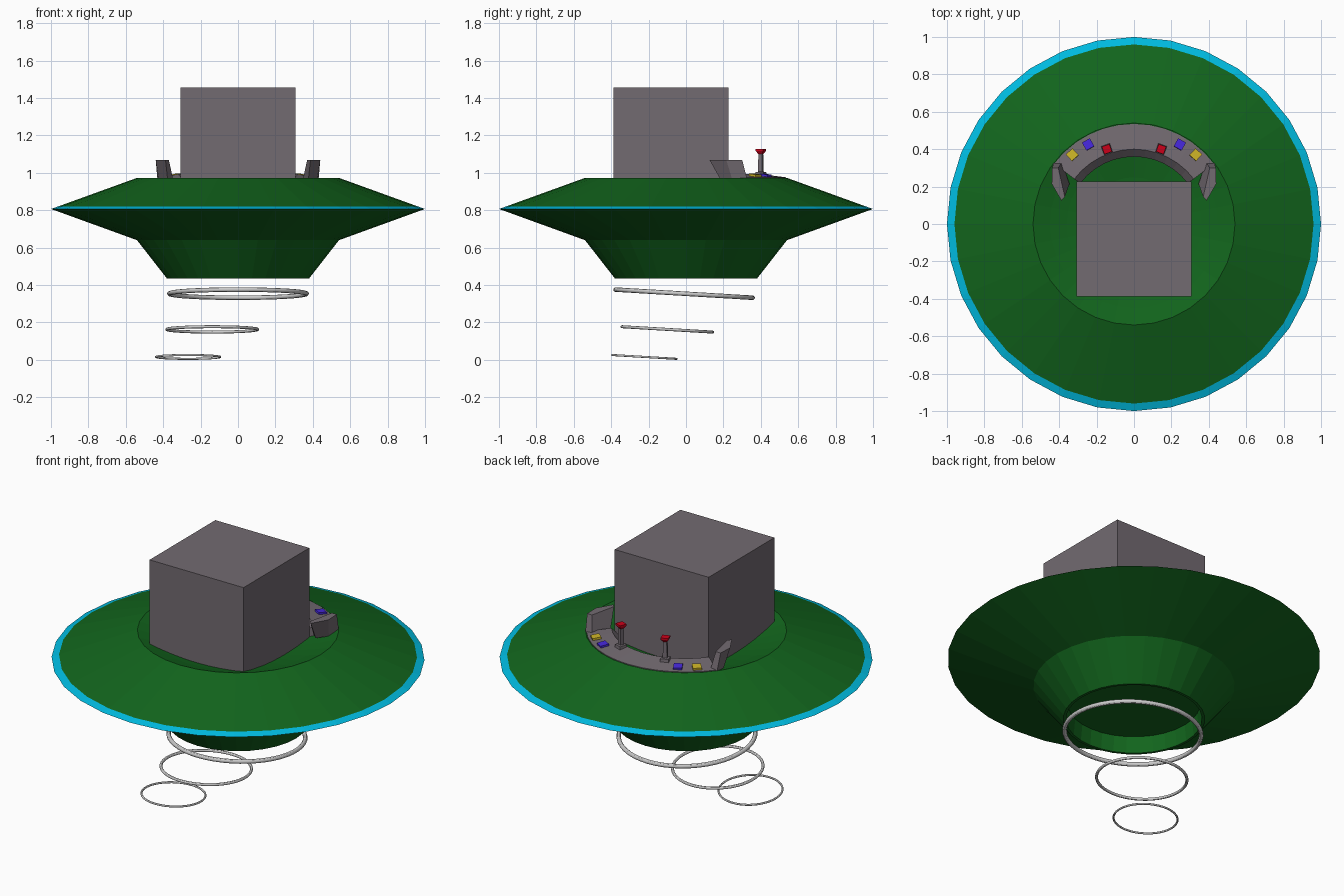
import bpy, bmesh
from math import sin, cos, pi, radians, atan2, hypot
from mathutils import Matrix, Vector

if "Cube" in bpy.data.objects:
    bpy.data.objects.remove(bpy.data.objects["Cube"])


def mat(name, rgb):
    m = bpy.data.materials.new(name)
    m.diffuse_color = (*rgb, 1)
    m.use_nodes = True
    m.node_tree.nodes["Principled BSDF"].inputs["Base Color"].default_value = m.diffuse_color
    return m


GREEN = mat("green", (0.006, 0.13, 0.012))
CYAN = mat("cyan", (0.0, 0.5, 0.75))
STONE = mat("stone", (0.17, 0.145, 0.165))
RED = mat("red", (0.6, 0.0, 0.01))
BLUE = mat("blue", (0.06, 0.02, 0.7))
YELLOW = mat("yellow", (0.6, 0.45, 0.02))


def finish(name, bm, *mats):
    bmesh.ops.recalc_face_normals(bm, faces=bm.faces)
    me = bpy.data.meshes.new(name)
    bm.to_mesh(me)
    bm.free()
    for m in mats:
        me.materials.append(m)
    ob = bpy.data.objects.new(name, me)
    bpy.context.collection.objects.link(ob)
    return ob


def loft(name, rings, *mats):
    """Skin a list of equal-length point rings and cap both ends."""
    bm = bmesh.new()
    vs = [[bm.verts.new(p) for p in r] for r in rings]
    n = len(vs[0])
    for a, b in zip(vs, vs[1:]):
        for i in range(n):
            j = (i + 1) % n
            bm.faces.new((a[i], a[j], b[j], b[i]))
    bm.faces.new(vs[0])
    bm.faces.new(vs[-1])
    return finish(name, bm, *mats)


def circle(r, z, n=32):
    return [(r * cos(2 * pi * i / n), r * sin(2 * pi * i / n), z) for i in range(n)]


def square(w, z):
    return [(x * w / 2, y * w / 2, z) for x, y in ((-1, -1), (1, -1), (1, 1), (-1, 1))]


def place(ob, x, y, z, tilt=0):
    """Put a part on the console, turned to face the centre."""
    a = atan2(y, x) - pi / 2
    ob.matrix_world = (Matrix.Translation((x, y, z)) @ Matrix.Rotation(a, 4, 'Z')
                       @ Matrix.Rotation(tilt, 4, 'X'))


# Saucer hull: recess below, stepped outside, shallow dish on top
profile = [(0.355, 0.53), (0.365, 0.435), (0.38, 0.435), (0.54, 0.64), (1.0, 0.807),
           (0.96, 0.821), (0.54, 0.973)]
profile += [(r, 0.973 - 0.09 * (1 - (r / 0.54) ** 2)) for r in (0.45, 0.36, 0.25, 0.12)]
hull = loft("saucer_hull", [circle(r, z) for r, z in profile], GREEN, CYAN)
for p in hull.data.polygons:
    if all(hypot(hull.data.vertices[v].co.x, hull.data.vertices[v].co.y) > 0.95
           for v in p.vertices):
        p.material_index = 1      # glowing rim band

# Large block standing in the dish
block = loft("cockpit_block", [square(0.615, 0.84), square(0.615, 1.456)], STONE)
block.location.y = -0.08

# Curved console desk
section = [(0.535, 0.96), (0.535, 0.976), (0.40, 0.993), (0.36, 0.955), (0.36, 0.915)]
angles = [radians(37 + 106 * i / 12) for i in range(13)]
loft("console_desk", [[(r * cos(a), r * sin(a), z) for r, z in section] for a in angles], STONE)

# Raised console ends, levers and buttons on both sides
low = [(0.345, 0.215), (0.385, 0.33), (0.43, 0.33), (0.42, 0.25), (0.375, 0.19)]
high = [(0.37, 0.145), (0.405, 0.30), (0.437, 0.30), (0.44, 0.215), (0.388, 0.125)]
for s, side in ((-1, "left"), (1, "right")):
    loft(side + "_console_end", [[(s * x, y, 0.955) for x, y in low],
                                 [(s * x, y, 1.07) for x, y in high]], STONE)
    stick = loft(side + "_lever", [square(0.05, 0), square(0.045, 0.022), square(0.024, 0.024),
                                   square(0.02, 0.125)], STONE)
    place(stick, s * 0.145, 0.40, 0.982)
    knob = loft(side + "_lever_knob", [square(0.02, 0), square(0.043, 0.017),
                                       square(0.043, 0.027)], RED)
    place(knob, s * 0.145, 0.40, 1.1)
    for col, m, x, y in (("blue", BLUE, 0.245, 0.425), ("yellow", YELLOW, 0.33, 0.37)):
        button = loft(f"{side}_{col}_button", [square(0.048, -0.008), square(0.048, 0.008)], m)
        place(button, s * x, y, 0.985, radians(-7))

# Trail of shrinking tilted rings beneath
for i, (x, y, z, r, t) in enumerate(((0, -0.01, 0.354, 0.367, 0.012),
                                     (-0.138, -0.1, 0.163, 0.243, 0.008),
                                     (-0.267, -0.222, 0.0158, 0.172, 0.0055))):
    bpy.ops.mesh.primitive_torus_add(location=(x, y, z), rotation=(radians(-3.4), 0, 0),
                                     major_radius=r, minor_radius=t,
                                     major_segments=48, minor_segments=12)
    bpy.context.object.name = f"beam_ring_{i + 1}"
    bpy.ops.object.shade_smooth_by_angle()
